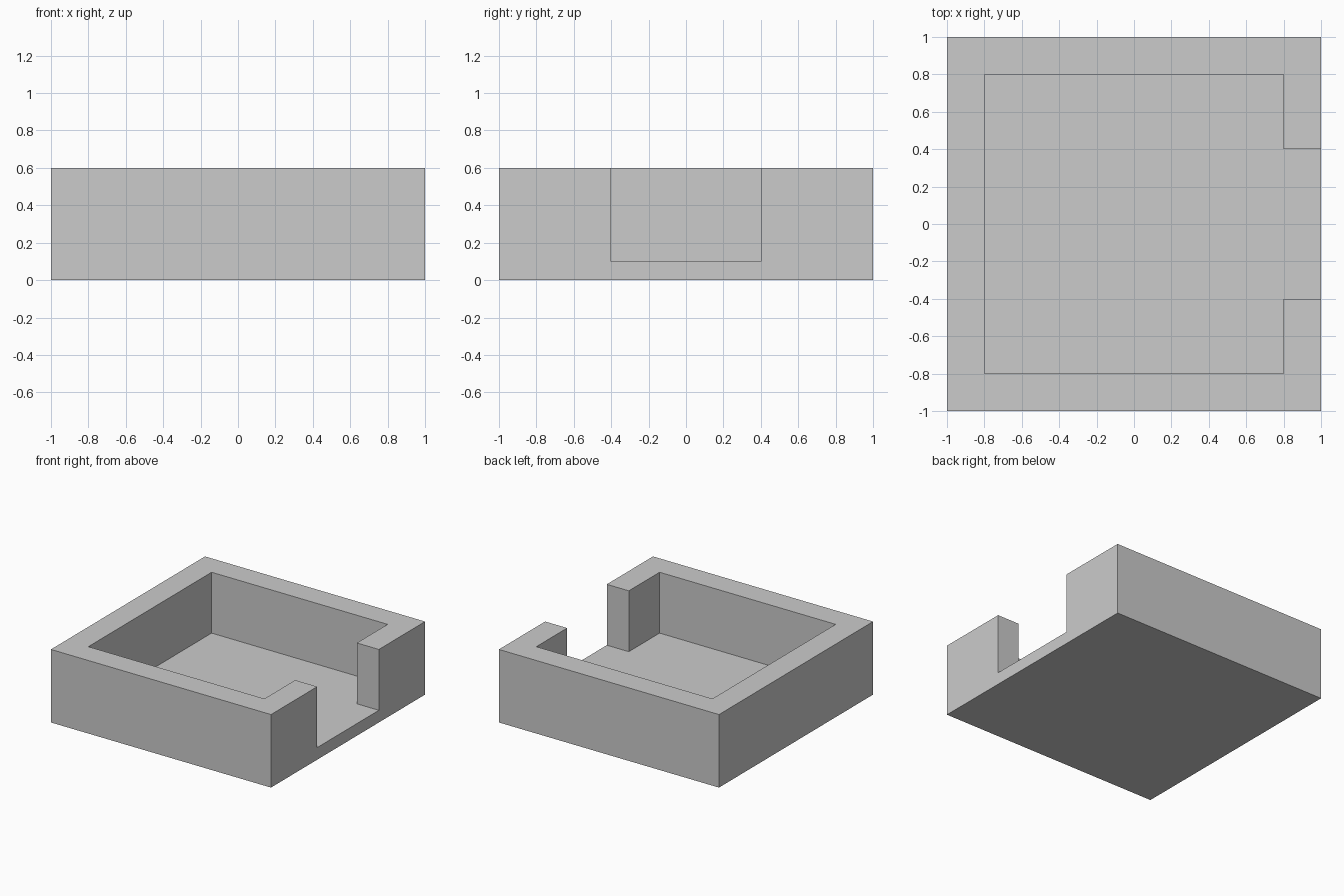
import bpy
import bmesh

default_cube = bpy.data.objects.get("Cube")
if default_cube:
    bpy.data.objects.remove(default_cube, do_unlink=True)

HALF, HEIGHT = 1.0, 0.6
INNER, GAP, FLOOR = 0.8, 0.4, 0.1

grey = bpy.data.materials.new("plain grey")
grey.use_nodes = True
colour = (0.6, 0.6, 0.6, 1)
grey.diffuse_color = colour
grey.node_tree.nodes["Principled BSDF"].inputs["Base Color"].default_value = colour


def prism(name, outline, bottom, top):
    """Extrude a counter-clockwise outline into a closed solid."""
    bm = bmesh.new()
    face = bm.faces.new([bm.verts.new((x, y, bottom)) for x, y in outline])
    raised = bmesh.ops.extrude_face_region(bm, geom=[face])["geom"]
    for v in raised:
        if isinstance(v, bmesh.types.BMVert):
            v.co.z = top
    bmesh.ops.recalc_face_normals(bm, faces=bm.faces)
    mesh = bpy.data.meshes.new(name)
    bm.to_mesh(mesh)
    bm.free()
    mesh.materials.append(grey)
    obj = bpy.data.objects.new(name, mesh)
    bpy.context.collection.objects.link(obj)
    return obj


# Solid square block
tray = prism("open_sided_tray",
             [(-HALF, -HALF), (HALF, -HALF), (HALF, HALF), (-HALF, HALF)],
             0, HEIGHT)

# Square hollow joined to the opening through the left wall
OUT = HALF + 0.2
lower = [(-INNER, -INNER), (INNER, -INNER), (INNER, -GAP), (OUT, -GAP)]
upper = [(x, -y) for x, y in reversed(lower)]
hollow = prism("hollow_cutter", lower + upper, FLOOR, HEIGHT + 0.2)
hollow.hide_render = True

# Cut the hollow out, then drop the cutter
cut = tray.modifiers.new("hollow", "BOOLEAN")
cut.operation = "DIFFERENCE"
cut.solver = "EXACT"
cut.object = hollow
bpy.context.view_layer.objects.active = tray
bpy.ops.object.modifier_apply(modifier=cut.name)
bpy.data.objects.remove(hollow, do_unlink=True)
